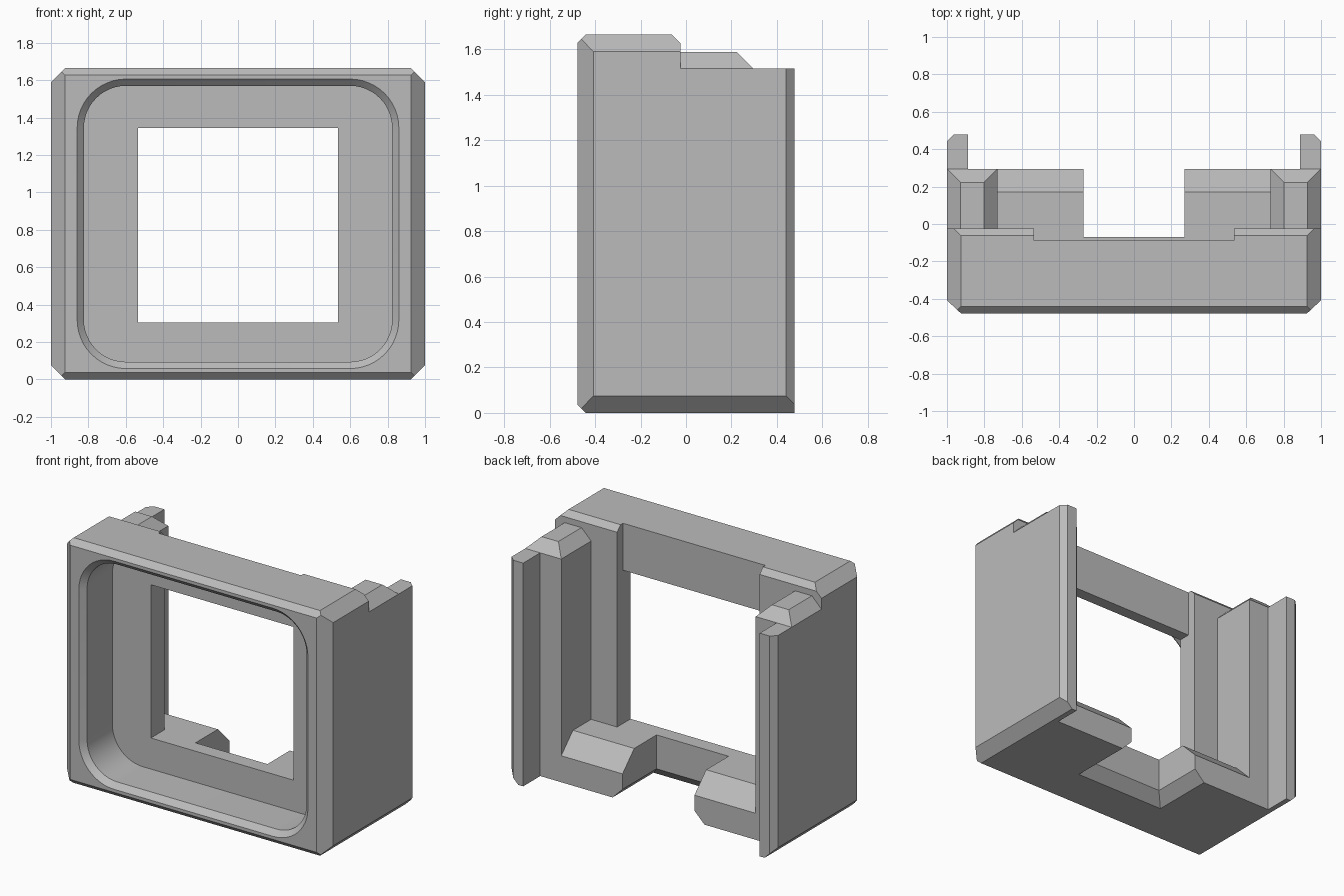
import bpy
import bmesh
import math
from mathutils import Vector

old = bpy.data.objects.get("Cube")
if old:
    bpy.data.objects.remove(old, do_unlink=True)

grey = bpy.data.materials.new("plain grey")
grey.use_nodes = True
grey.diffuse_color = (0.5, 0.5, 0.5, 1)
grey.node_tree.nodes["Principled BSDF"].inputs["Base Color"].default_value = (0.5, 0.5, 0.5, 1)


def finish(bm, name):
    bmesh.ops.recalc_face_normals(bm, faces=bm.faces)
    mesh = bpy.data.meshes.new(name)
    bm.to_mesh(mesh)
    bm.free()
    mesh.materials.append(grey)
    obj = bpy.data.objects.new(name, mesh)
    bpy.context.collection.objects.link(obj)
    return obj


def loft(name, rings):
    """Closed solid through rings with equal point counts."""
    bm = bmesh.new()
    loops = [[bm.verts.new(p) for p in ring] for ring in rings]
    n = len(loops[0])
    for a, b in zip(loops, loops[1:]):
        for i in range(n):
            j = (i + 1) % n
            bm.faces.new((a[i], a[j], b[j], b[i]))
    bm.faces.new(loops[0])
    bm.faces.new(loops[-1])
    return finish(bm, name)


def block(name, low, high, chamfers=()):
    """Box with planar chamfers: each is (edge such as '+x-z', size a, size b)."""
    bm = bmesh.new()
    bmesh.ops.create_cube(bm, size=1)
    low, high = Vector(low), Vector(high)
    for v in bm.verts:
        v.co = [low[i] if v.co[i] < 0 else high[i] for i in range(3)]
    for edge, da, db in chamfers:
        point, normal = (low + high) / 2, Vector()
        for sign, axis, size in ((edge[0], edge[1], da), (edge[2], edge[3], db)):
            i = "xyz".index(axis)
            point[i] = high[i] if sign == "+" else low[i]
            normal[i] = (1 if sign == "+" else -1) / size
        first = "xyz".index(edge[1])
        point[first] -= da if edge[0] == "+" else -da
        cut = bmesh.ops.bisect_plane(
            bm, geom=bm.verts[:] + bm.edges[:] + bm.faces[:],
            plane_co=point, plane_no=normal.normalized(), clear_outer=True)
        rim = [e for e in cut["geom_cut"] if isinstance(e, bmesh.types.BMEdge)]
        bmesh.ops.edgeloop_fill(bm, edges=rim)
    return finish(bm, name)


def subtract(obj, cutter):
    mod = obj.modifiers.new("cut", "BOOLEAN")
    mod.operation = "DIFFERENCE"
    mod.solver = "EXACT"
    mod.object = cutter
    bpy.context.view_layer.objects.active = obj
    bpy.ops.object.modifier_apply(modifier=mod.name)
    bpy.data.objects.remove(cutter, do_unlink=True)


def mirror(obj):
    obj.modifiers.new("mirror", "MIRROR").use_axis[0] = True


def rounded_ring(y, grow, steps=12):
    """Rounded rectangle facing the front."""
    hx, hz, r = 0.824 + grow, 0.738 + grow, 0.225 + grow
    ring = []
    for k, (sx, sz) in enumerate(((1, 1), (-1, 1), (-1, -1), (1, -1))):
        for s in range(steps + 1):
            a = (k + s / steps) * math.pi / 2
            ring.append((sx * (hx - r) + r * math.cos(a), y,
                         0.832 + sz * (hz - r) + r * math.sin(a)))
    return ring


def notch_ring(z, grow):
    x, y = 0.27 + grow, -0.07 - grow
    return [(-x, y, z), (x, y, z), (x, 0.2, z), (-x, 0.2, z)]


# Front frame: chamfered block
sides = [(s + "x" + t, 0.075, 0.07 if t == "-y" else 0.075)
         for s in "+-" for t in ("-y", "-z", "+z")]
edges = [(e, 0.037, 0.037) for e in ("-y+z", "-y-z", "+y+z")]
frame = block("front_frame", (-1, -0.478, 0), (1, -0.025, 1.664), sides + edges)

# Rounded front pocket with a bevelled lip, window, rear recess and floor notch
subtract(frame, loft("pocket_cutter", [
    rounded_ring(-0.498, 0.056), rounded_ring(-0.442, 0), rounded_ring(-0.17, 0)]))
subtract(frame, block("window_cutter", (-0.535, -0.3, 0.305), (0.535, 0.1, 1.345)))
subtract(frame, block("recess_cutter", (-0.535, -0.088, 0.6), (0.535, 0.1, 1.8)))
subtract(frame, loft("notch_cutter", [
    notch_ring(-0.05, 0.125), notch_ring(0.075, 0), notch_ring(0.5, 0)]))

bpy.ops.object.select_all(action="DESELECT")
frame.select_set(True)
bpy.context.view_layer.objects.active = frame
bpy.ops.object.shade_smooth_by_angle(angle=math.radians(30))

# Side walls reaching to the back
mirror(block("side_walls", (0.888, -0.06, 0), (1, 0.478, 1.515),
             [("+x+y", 0.037, 0.037), ("+x-z", 0.075, 0.075)]))

# Upright rails with chamfered tops
mirror(block("rails", (0.73, -0.06, 0), (1, 0.295, 1.587),
             [("+x+z", 0.072, 0.072), ("-x+z", 0.072, 0.072),
              ("+y+z", 0.072, 0.072), ("+x-z", 0.075, 0.075)]))

# Rear feet with a sloped back and bevelled inner underside
mirror(block("rear_feet", (0.27, -0.05, 0), (0.8, 0.295, 0.305),
             [("+y+z", 0.125, 0.125), ("-x-z", 0.075, 0.075)]))
